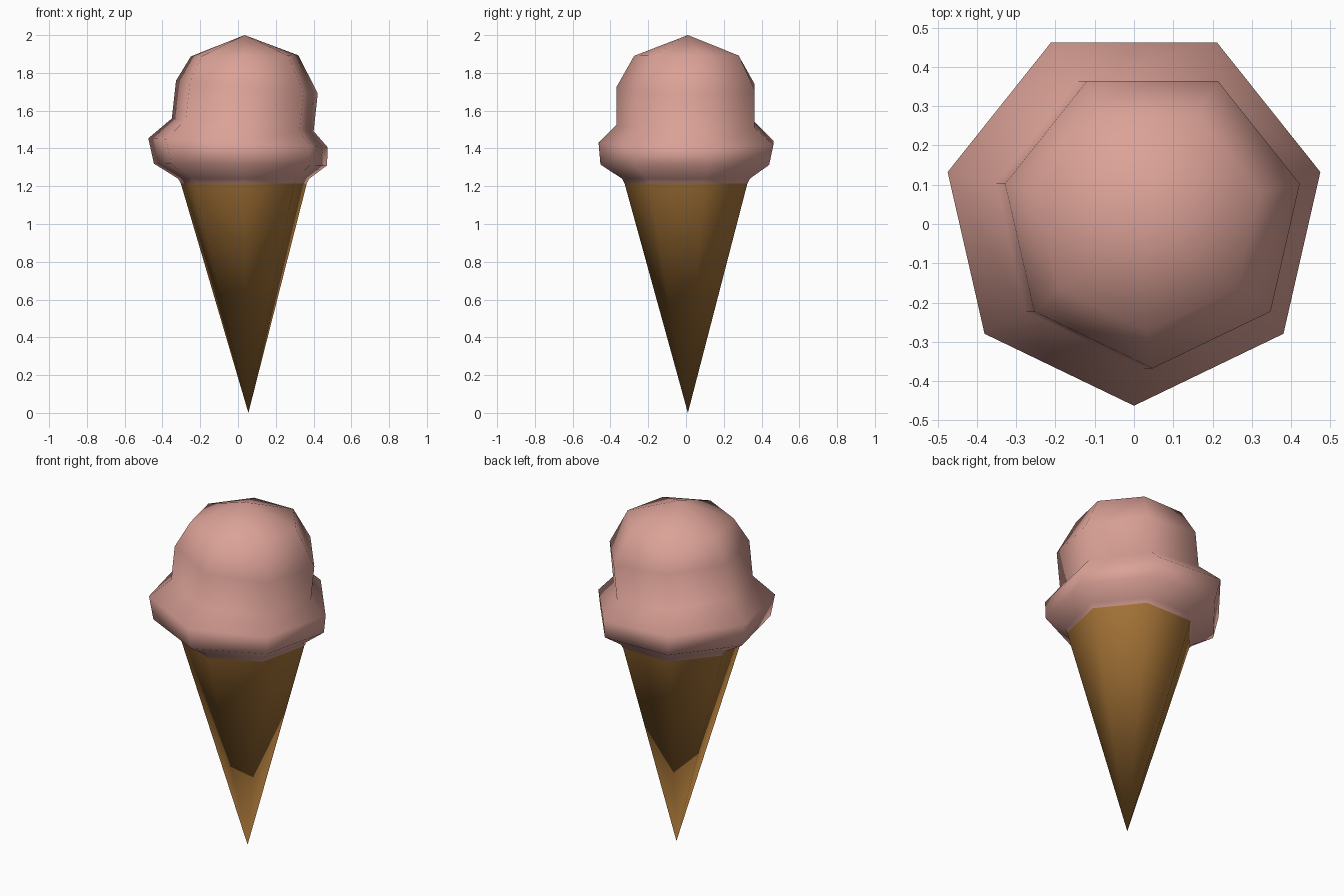
import bpy, bmesh, math

if "Cube" in bpy.data.objects:
    bpy.data.objects.remove(bpy.data.objects["Cube"])

SIDES = 7


def material(name, color):
    m = bpy.data.materials.new(name)
    m.diffuse_color = (*color, 1.0)
    m.use_nodes = True
    m.node_tree.nodes["Principled BSDF"].inputs["Base Color"].default_value = m.diffuse_color
    return m


def loft(name, rings, tip, mat):
    """Skin tilted seven-sided rings (cx, cy, radius, z, slope in x), closed by a tip and a flat cap."""
    bm = bmesh.new()
    loops = []
    for cx, cy, r, z, slope in rings:
        loop = []
        for i in range(SIDES):
            a = -math.pi / 2 + 2 * math.pi * i / SIDES
            dx = r * math.cos(a)
            loop.append(bm.verts.new((cx + dx, cy + r * math.sin(a), z + slope * dx)))
        loops.append(loop)
    top = bm.verts.new(tip)
    for i in range(SIDES):
        j = (i + 1) % SIDES
        for a, b in zip(loops, loops[1:]):
            bm.faces.new((a[i], a[j], b[j], b[i]))
        bm.faces.new((loops[-1][i], loops[-1][j], top))
    for f in bm.faces:
        f.smooth = True
    cap = bm.faces.new(loops[0])
    cap.smooth = False
    bmesh.ops.recalc_face_normals(bm, faces=bm.faces)
    me = bpy.data.meshes.new(name)
    bm.to_mesh(me)
    bm.free()
    me.materials.append(mat)
    ob = bpy.data.objects.new(name, me)
    bpy.context.collection.objects.link(ob)
    return ob


pink = material("strawberry pink", (0.71, 0.36, 0.31))
brown = material("wafer brown", (0.38, 0.175, 0.038))

# Wafer cone: rim down to the point
loft("wafer_cone", [(0.03, 0.017, 0.352, 1.25, 0.0)], (0.055, 0.01, 0.0), brown)

# Scoop: tucked base, flared skirt, leaning dome
loft("ice_cream_scoop", [
    (0.031, 0.017, 0.334, 1.20, 0.0),
    (0.030, 0.017, 0.356, 1.24, 0.0),
    (0.013, 0.017, 0.470, 1.315, -0.01),
    (0.000, 0.024, 0.487, 1.430, -0.05),
    (0.025, 0.017, 0.385, 1.525, -0.09),
    (0.047, 0.017, 0.385, 1.725, -0.09),
    (0.035, 0.017, 0.292, 1.890, 0.01),
], (0.035, 0.01, 2.0), pink)
